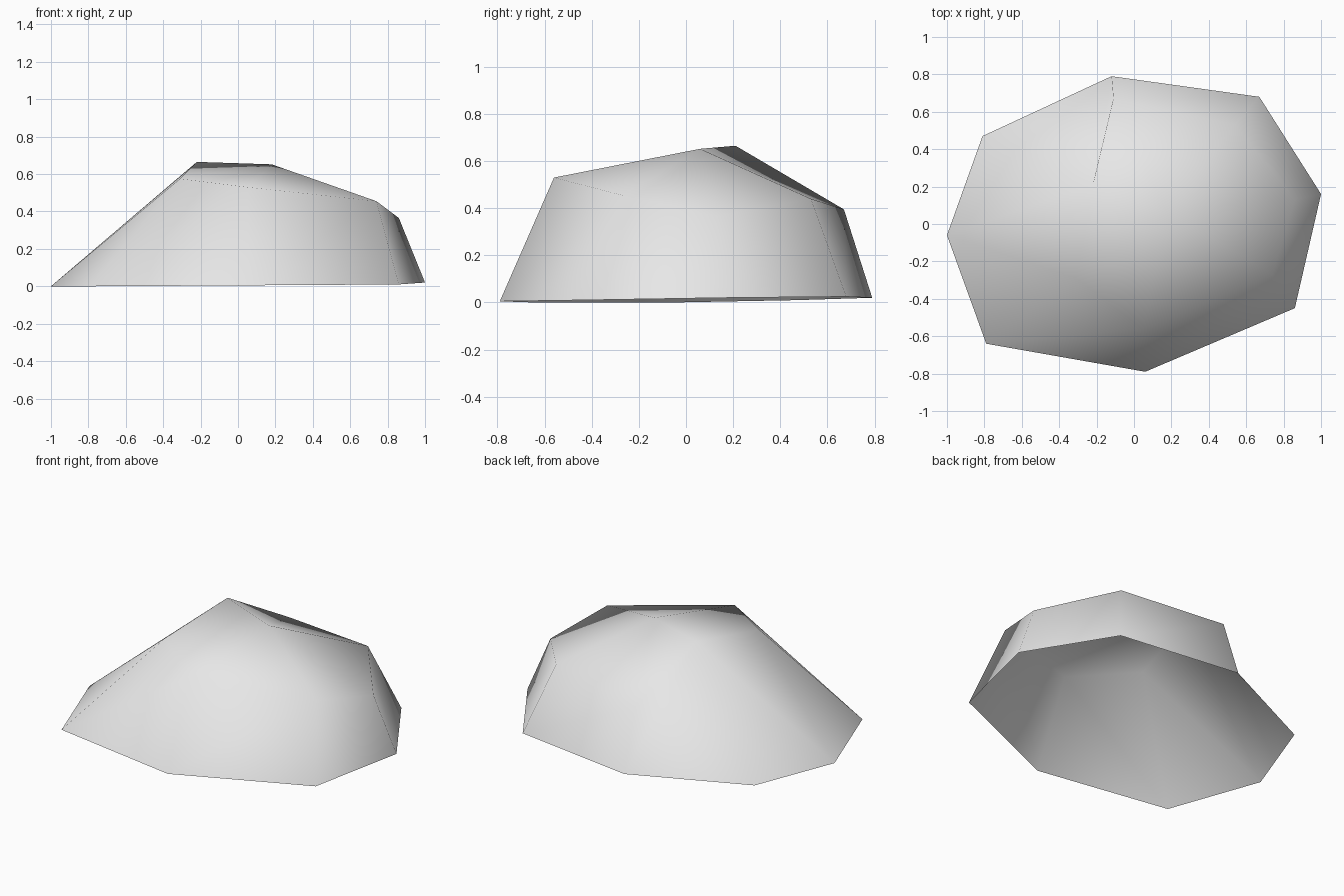
import bpy
import bmesh

cube = bpy.data.objects.get("Cube")
if cube:
    bpy.data.objects.remove(cube, do_unlink=True)


def flat_material(name, rgba):
    mat = bpy.data.materials.new(name)
    mat.use_nodes = True
    mat.diffuse_color = rgba
    mat.node_tree.nodes["Principled BSDF"].inputs["Base Color"].default_value = rgba
    return mat


# Ground outline, counter-clockwise from the -x tip
base_ring = [
    (-1.0, -0.06, 0.0), (-0.79, -0.64, 0.0), (0.06, -0.79, 0.005), (0.86, -0.45, 0.01),
    (1.0, 0.16, 0.02), (0.67, 0.68, 0.025), (-0.12, 0.79, 0.02), (-0.81, 0.47, 0.01),
]
# Shoulder outline: one corner above each ground corner except the -x tip
shoulder_ring = [
    (-0.31, -0.29, 0.575), (0.05, -0.56, 0.53), (0.74, -0.27, 0.455), (0.86, 0.13, 0.365),
    (0.54, 0.53, 0.44), (-0.11, 0.67, 0.395), (-0.22, 0.21, 0.665),
]
crown = (0.18, 0.06, 0.652)

bm = bmesh.new()
base = [bm.verts.new(p) for p in base_ring]
shoulder = [bm.verts.new(p) for p in shoulder_ring]
top = bm.verts.new(crown)

# Side walls; the underside stays open
for i in range(len(shoulder) - 1):
    bm.faces.new((base[i + 1], base[i + 2], shoulder[i + 1], shoulder[i]))
bm.faces.new((base[-1], base[0], shoulder[-1]))
bm.faces.new((base[0], base[1], shoulder[0], shoulder[-1]))

# Crown facets fan out from the top corner
for a, b in zip(shoulder, shoulder[1:] + shoulder[:1]):
    bm.faces.new((a, b, top))

# Smooth shading over the whole low-poly shell
for face in bm.faces:
    face.smooth = True

mesh = bpy.data.meshes.new("rock")
bm.to_mesh(mesh)
bm.free()
mesh.materials.append(flat_material("stone_grey", (0.8, 0.8, 0.8, 1.0)))
rock = bpy.data.objects.new("rock", mesh)
bpy.context.collection.objects.link(rock)
